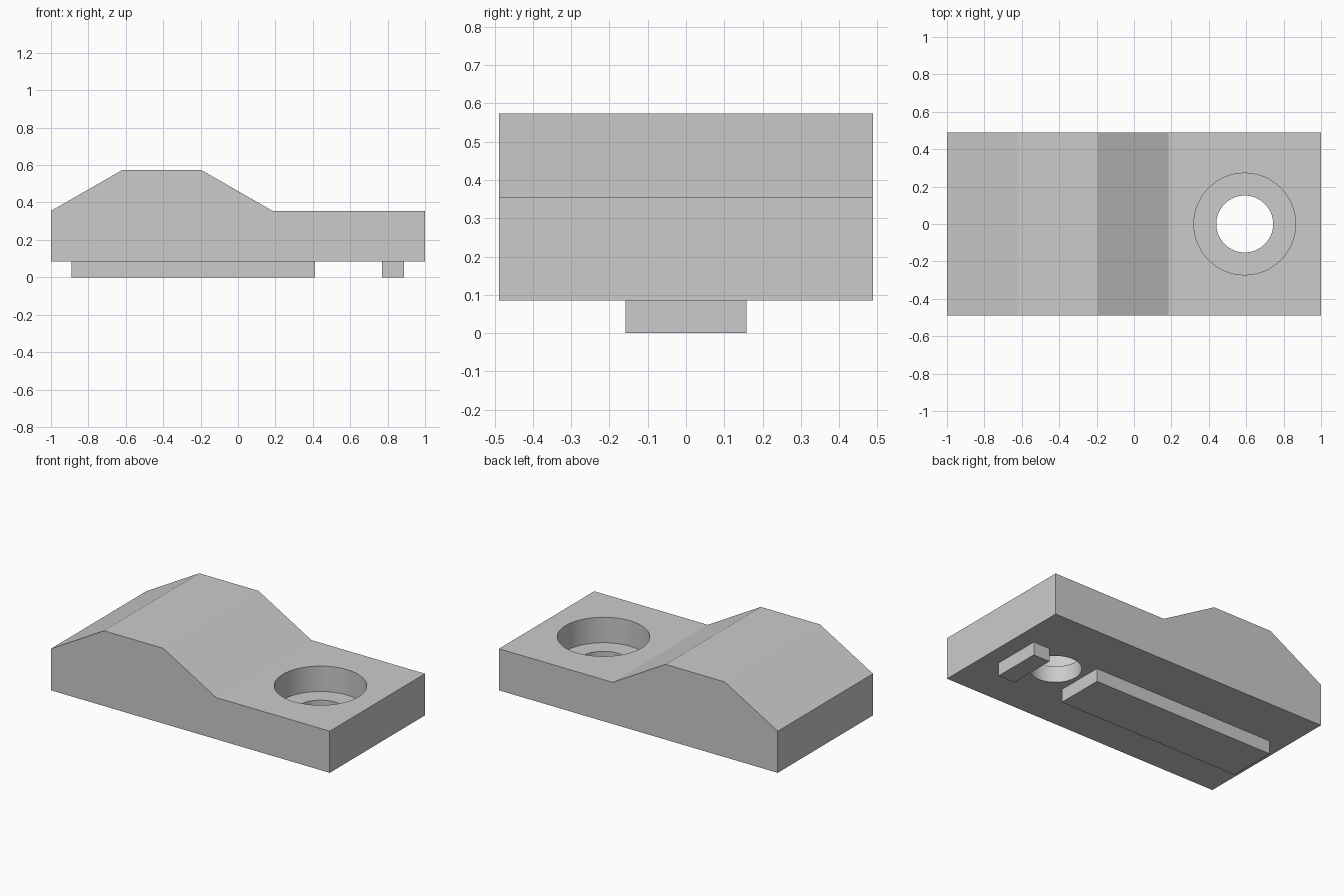
import bpy
import bmesh
import math

default = bpy.data.objects.get("Cube")
if default:
    bpy.data.objects.remove(default, do_unlink=True)

# Single plain grey
GREY = (0.6, 0.6, 0.6, 1.0)
grey = bpy.data.materials.new("plain grey")
grey.use_nodes = True
grey.diffuse_color = GREY
grey.node_tree.nodes["Principled BSDF"].inputs["Base Color"].default_value = GREY

HALF_DEPTH = 0.488
BASE_Z, DECK_Z, TOP_Z = 0.085, 0.355, 0.573
HOLE_X = 0.592


def extrude_profile(name, points, half_depth):
    """Extrude an x-z outline symmetrically along y."""
    bm = bmesh.new()
    face = bm.faces.new([bm.verts.new((x, -half_depth, z)) for x, z in points])
    result = bmesh.ops.extrude_face_region(bm, geom=[face])
    moved = [v for v in result["geom"] if isinstance(v, bmesh.types.BMVert)]
    bmesh.ops.translate(bm, verts=moved, vec=(0, 2 * half_depth, 0))
    bmesh.ops.recalc_face_normals(bm, faces=bm.faces)
    mesh = bpy.data.meshes.new(name)
    bm.to_mesh(mesh)
    bm.free()
    mesh.materials.append(grey)
    obj = bpy.data.objects.new(name, mesh)
    bpy.context.collection.objects.link(obj)
    return obj


def cut_hole(target, name, radius, bottom, top):
    """Cut a vertical round hole with a hidden cylinder."""
    bpy.ops.mesh.primitive_cylinder_add(
        vertices=64, radius=radius, depth=top - bottom,
        location=(HOLE_X, 0, (top + bottom) / 2))
    cutter = bpy.context.object
    cutter.name = name
    cutter.data.materials.append(grey)
    cutter.hide_render = True
    cutter.hide_set(True)
    mod = target.modifiers.new(name, "BOOLEAN")
    mod.operation = "DIFFERENCE"
    mod.solver = "EXACT"
    mod.object = cutter
    bpy.context.view_layer.objects.active = target
    bpy.ops.object.modifier_apply(modifier=mod.name)
    bpy.data.objects.remove(cutter, do_unlink=True)


# Main body with a raised hump and a flat deck
body = extrude_profile("clamp_body", [
    (-1, BASE_Z), (1, BASE_Z), (1, DECK_Z), (0.185, DECK_Z),
    (-0.195, TOP_Z), (-0.62, TOP_Z), (-1, DECK_Z)], HALF_DEPTH)

# Counterbored bolt hole
cut_hole(body, "bolt_hole", 0.152, -0.2, 0.8)
cut_hole(body, "counterbore", 0.272, 0.19, 0.8)

# Locating keys under the body
for key_name, x0, x1 in (("long_key", -0.89, 0.412), ("short_key", 0.77, 0.888)):
    extrude_profile(key_name, [(x0, 0), (x1, 0), (x1, BASE_Z), (x0, BASE_Z)], 0.158)

# Round hole walls, crisp planar faces
bpy.ops.object.select_all(action="DESELECT")
body.select_set(True)
bpy.context.view_layer.objects.active = body
bpy.ops.object.shade_smooth_by_angle(angle=math.radians(20))
